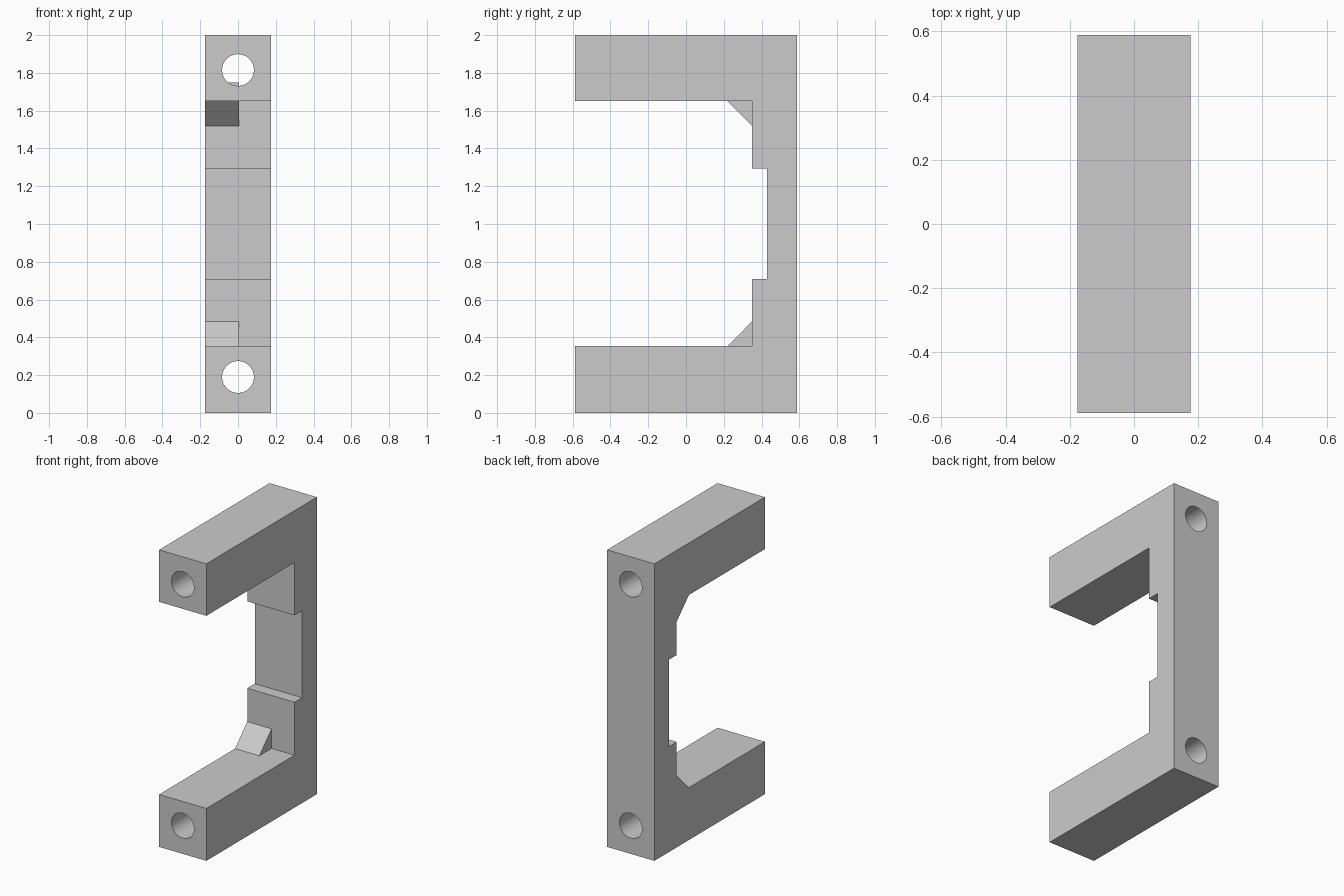
import bpy, bmesh, math

cube = bpy.data.objects.get("Cube")
if cube:
    bpy.data.objects.remove(cube, do_unlink=True)

grey = bpy.data.materials.new("plain grey")
grey.use_nodes = True
grey.diffuse_color = (0.6, 0.6, 0.6, 1)
grey.node_tree.nodes["Principled BSDF"].inputs["Base Color"].default_value = (0.6, 0.6, 0.6, 1)

HALF_X, HALF_Y, TOP = 0.176, 0.588, 2.0
WALL_Y, RECESS_Y = 0.35, 0.43
ARM_LOW, ARM_HIGH = 0.353, 1.65


def prism(name, profile, x0, x1):
    """Extrude a (y, z) profile along x."""
    bm = bmesh.new()
    face = bm.faces.new([bm.verts.new((x0, y, z)) for y, z in profile])
    ext = bmesh.ops.extrude_face_region(bm, geom=[face])
    moved = [v for v in ext["geom"] if isinstance(v, bmesh.types.BMVert)]
    bmesh.ops.translate(bm, verts=moved, vec=(x1 - x0, 0, 0))
    bmesh.ops.recalc_face_normals(bm, faces=bm.faces)
    mesh = bpy.data.meshes.new(name)
    bm.to_mesh(mesh)
    bm.free()
    mesh.materials.append(grey)
    obj = bpy.data.objects.new(name, mesh)
    bpy.context.collection.objects.link(obj)
    return obj


def combine(target, tool, operation):
    """Apply a boolean and discard the tool."""
    tool.hide_render = True
    mod = target.modifiers.new(operation.lower(), 'BOOLEAN')
    mod.operation, mod.object, mod.solver = operation, tool, 'EXACT'
    bpy.ops.object.select_all(action='DESELECT')
    bpy.context.view_layer.objects.active = target
    target.select_set(True)
    bpy.ops.object.modifier_apply(modifier=mod.name)
    bpy.data.objects.remove(tool, do_unlink=True)


# C-shaped body with a shallow recess in the back wall
bracket = prism("bracket_body", [
    (-HALF_Y, 0), (HALF_Y, 0), (HALF_Y, TOP), (-HALF_Y, TOP),
    (-HALF_Y, ARM_HIGH), (WALL_Y, ARM_HIGH), (WALL_Y, 1.295),
    (RECESS_Y, 1.295), (RECESS_Y, 0.71), (WALL_Y, 0.71),
    (WALL_Y, ARM_LOW), (-HALF_Y, ARM_LOW)], -HALF_X, HALF_X)

# Round holes running the full length of both arms
for z in (0.19, 1.815):
    bpy.ops.mesh.primitive_cylinder_add(vertices=64, radius=0.084, depth=2,
                                        location=(0, 0, z), rotation=(math.pi / 2, 0, 0))
    hole = bpy.context.object
    hole.data.materials.append(grey)
    combine(bracket, hole, 'DIFFERENCE')

# Corner gussets on the right half; the upper one rises slightly into its hole
lower = prism("lower_gusset", [(0.22, ARM_LOW), (WALL_Y, 0.485), (0.4, 0.485),
                               (0.4, 0.3), (0.22, 0.3)], -HALF_X, 0.005)
upper = prism("upper_gusset", [(0.22, ARM_HIGH), (WALL_Y, 1.52), (0.4, 1.52),
                               (0.4, 1.75), (0.22, 1.75)], -HALF_X, 0.005)
for gusset in (lower, upper):
    combine(bracket, gusset, 'UNION')

# Smooth hole walls, crisp edges elsewhere
bpy.ops.object.shade_smooth_by_angle(angle=math.radians(30))
